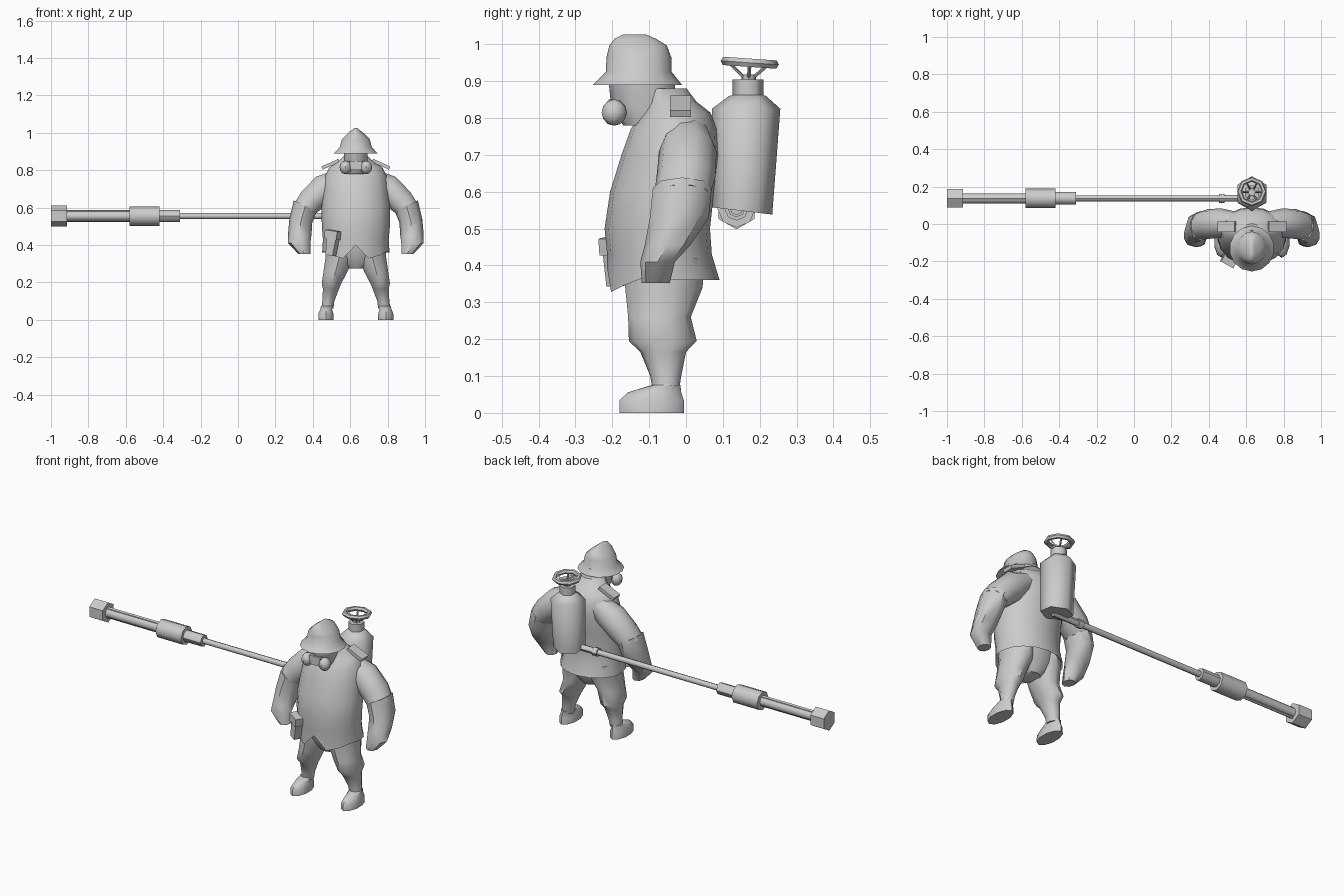
import bpy, math
from mathutils import Vector, Matrix

if "Cube" in bpy.data.objects:
    bpy.data.objects.remove(bpy.data.objects["Cube"])

BODY_X = 0.63
grey = bpy.data.materials.new("plain grey")
grey.diffuse_color = (0.6, 0.6, 0.6, 1)
grey.use_nodes = True
grey.node_tree.nodes["Principled BSDF"].inputs["Base Color"].default_value = grey.diffuse_color


def finish(ob, mirror=False, angle=45):
    """Shared material, shading and optional mirroring about the body."""
    ob.data.materials.clear()
    ob.data.materials.append(grey)
    bpy.ops.object.select_all(action='DESELECT')
    ob.select_set(True)
    bpy.context.view_layer.objects.active = ob
    if mirror:
        m = ob.modifiers.new("mirror", 'MIRROR')
        m.use_mirror_merge = False
    bpy.ops.object.shade_smooth_by_angle(angle=math.radians(angle))
    return ob


def loft(name, rings, n=12, mirror=False, phase=0, origin=BODY_X, shape=None, angle=45):
    """Skin stacked ellipses: (x, y, z, radius x, radius y, tilt about y)."""
    verts, faces = [], []
    for r in rings:
        x, y, z, rx, ry = r[:5]
        t = math.radians(r[5]) if len(r) > 5 else 0
        for i in range(n):
            a = 2 * math.pi * i / n - math.pi / 2 + phase
            u = rx * math.cos(a)
            verts.append((x + u * math.cos(t), y + ry * math.sin(a), z + u * math.sin(t)))
    for k in range(len(rings) - 1):
        for i in range(n):
            j = (i + 1) % n
            faces.append((k * n + i, k * n + j, k * n + n + j, k * n + n + i))
    last = (len(rings) - 1) * n
    faces += [tuple(reversed(range(n))), tuple(range(last, last + n))]
    if rings[0][2] > rings[-1][2]:
        faces = [tuple(reversed(f)) for f in faces]
    if shape:
        verts = [shape(i, Vector(v)) for i, v in enumerate(verts)]
    me = bpy.data.meshes.new(name)
    me.from_pydata(verts, [], faces)
    ob = bpy.data.objects.new(name, me)
    bpy.context.collection.objects.link(ob)
    ob.location.x = origin
    return finish(ob, mirror, angle)


def rod(name, a, b, r, n=8, origin=BODY_X):
    """Straight prism between two points."""
    a, b = Vector(a), Vector(b)
    bpy.ops.mesh.primitive_cylinder_add(vertices=n, radius=r, depth=(b - a).length)
    ob = bpy.context.object
    ob.name = name
    ob.rotation_mode = 'QUATERNION'
    ob.rotation_quaternion = (b - a).to_track_quat('Z', 'Y')
    ob.location = (a + b) / 2 + Vector((origin, 0, 0))
    return finish(ob)


def box(name, centre, size, rot=(0, 0, 0), mirror=False, taper=1.0):
    """Rotated box, optionally narrower at the bottom."""
    bpy.ops.mesh.primitive_cube_add(size=1)
    ob = bpy.context.object
    ob.name = name
    turn = [Matrix.Rotation(math.radians(d), 4, ax) for d, ax in zip(rot, 'XYZ')]
    for v in ob.data.vertices:
        k = taper if v.co.z < 0 else 1
        p = Vector((v.co.x * size[0] * k, v.co.y * size[1], v.co.z * size[2]))
        v.co = turn[2] @ turn[1] @ turn[0] @ p + Vector(centre)
    ob.location.x = BODY_X
    return finish(ob, mirror)


# Coat with a split, flared hem (second ring is the hem edge)
def hem(i, v):
    if 16 <= i < 32:
        k = min(i - 16, 32 - i)
        v.z = [0.40, 0.328, 0.345, 0.365][k] if k < 4 else 0.36
    return v


loft("coat", [
    (0, -.07, .41, .15, .12), (0, -.062, .345, .18, .153), (0, -.072, .43, .176, .142),
    (0, -.078, .50, .182, .143), (0, -.065, .60, .183, .141), (0, -.042, .70, .174, .133),
    (0, -.032, .77, .165, .118), (0, -.026, .815, .142, .092), (0, -.04, .845, .095, .068),
    (0, -.06, .88, .06, .062)], 16, shape=hem)

# Arms
loft("sleeve", [
    (.08, .005, .755, .06, .06, 50), (.16, .005, .71, .08, .078, 46),
    (.235, 0, .64, .075, .08, 38), (.275, -.01, .592, .066, .076, 25)], 10, True)
loft("forearm", [
    (.27, -.01, .61, .068, .08, 25), (.294, -.018, .53, .062, .08, 10),
    (.30, -.05, .455, .063, .062), (.303, -.077, .41, .06, .047),
    (.275, -.082, .352, .032, .038)], 8, True)
box("epaulette", (.135, -.015, .832), (.10, .058, .018), (0, 24, 0), True)

# Legs and boots
loft("hips", [(0, -.06, .42, .155, .11), (0, -.06, .34, .14, .10), (0, -.06, .275, .05, .06)], 12)
loft("trouser_leg", [
    (.085, -.06, .42, .08, .11), (.087, -.06, .34, .078, .105), (.108, -.072, .26, .068, .085),
    (.13, -.063, .195, .055, .092), (.133, -.062, .165, .045, .062), (.147, -.055, .10, .034, .042),
    (.152, -.055, .06, .034, .036)], 10, True)
loft("boot", [
    (.16, -.093, 0, .043, .088), (.16, -.093, .035, .042, .087), (.159, -.085, .056, .033, .072),
    (.153, -.055, .075, .035, .04)], 10, True)

# Head, helmet and breathing mask
loft("head", [
    (0, -.10, .78, .055, .07), (0, -.115, .83, .065, .088), (0, -.122, .92, .068, .09)], 10)
loft("helmet", [
    (0, -.13, .915, .078, .085), (0, -.132, .889, .12, .122), (0, -.128, .925, .087, .089),
    (0, -.128, .965, .077, .088), (0, -.13, .997, .045, .078), (0, -.138, .016 + 1, .02, .055),
    (0, -.14, 1.027, .005, .03)], 14)
box("mask_snout", (0, -.185, .825), (.07, .05, .05), taper=.8)
bpy.ops.mesh.primitive_uv_sphere_add(segments=8, ring_count=6, radius=1)
filter_can = bpy.context.object
filter_can.name = "mask_filter"
for v in filter_can.data.vertices:
    v.co = Vector((.055 + v.co.x * .032, -.195 + v.co.y * .034, .815 + v.co.z * .036))
filter_can.location.x = BODY_X
finish(filter_can, True)

# Holster with a flap on one side of the coat front
box("holster", (-.125, -.19, .405), (.062, .045, .12), (0, 8, -30), taper=.7)
box("holster_flap", (-.122, -.195, .455), (.076, .052, .045), (0, 8, -30))

# Back tank
loft("tank", [
    (0, .152, .548, .084, .082), (0, .163, .825, .09, .093), (0, .167, .86, .05, .05),
    (0, .168, .862, .042, .042), (0, .168, .905, .042, .042)], 6, angle=62,
    shape=lambda i, v: v + Vector((0, 0, (.152 - v.y) * .12 if i < 6 else 0)))
rod("valve_stem", (0, .17, .89), (0, .17, .918), .02)

# Hand wheel and its spokes
bpy.ops.mesh.primitive_torus_add(major_segments=8, minor_segments=6,
                                 major_radius=.066, minor_radius=.013,
                                 location=(BODY_X, .173, .95), rotation=(math.radians(-4), 0, 0))
wheel = bpy.context.object
wheel.name = "valve_wheel"
finish(wheel)
for i in range(6):
    c, s = math.cos(i * math.pi / 3), math.sin(i * math.pi / 3)
    rod("wheel_spoke", (.012 * c, .17 + .012 * s, .908), (.062 * c, .173 + .062 * s, .948), .005, 4)

# Long spray lance
Y, Z = .137, .555
for name, x0, x1, r, n in [
        ("lance_elbow", .47, .64, .018, 8), ("lance_collar", .455, .485, .024, 8),
        ("lance_rod", -.33, .47, .016, 8), ("lance_sleeve", -.43, -.31, .033, 8),
        ("lance_grip", -.58, -.42, .052, 8), ("lance_barrel", -.93, -.57, .027, 8),
        ("lance_nozzle", -1.0, -.915, .057, 6)]:
    rod(name, (x0, Y, Z), (x1, Y, Z), r, n, 0)
for dz in (-.022, .022):
    rod("barrel_rail", (-.93, Y, Z + dz), (-.57, Y, Z + dz), .011, 6, 0)
